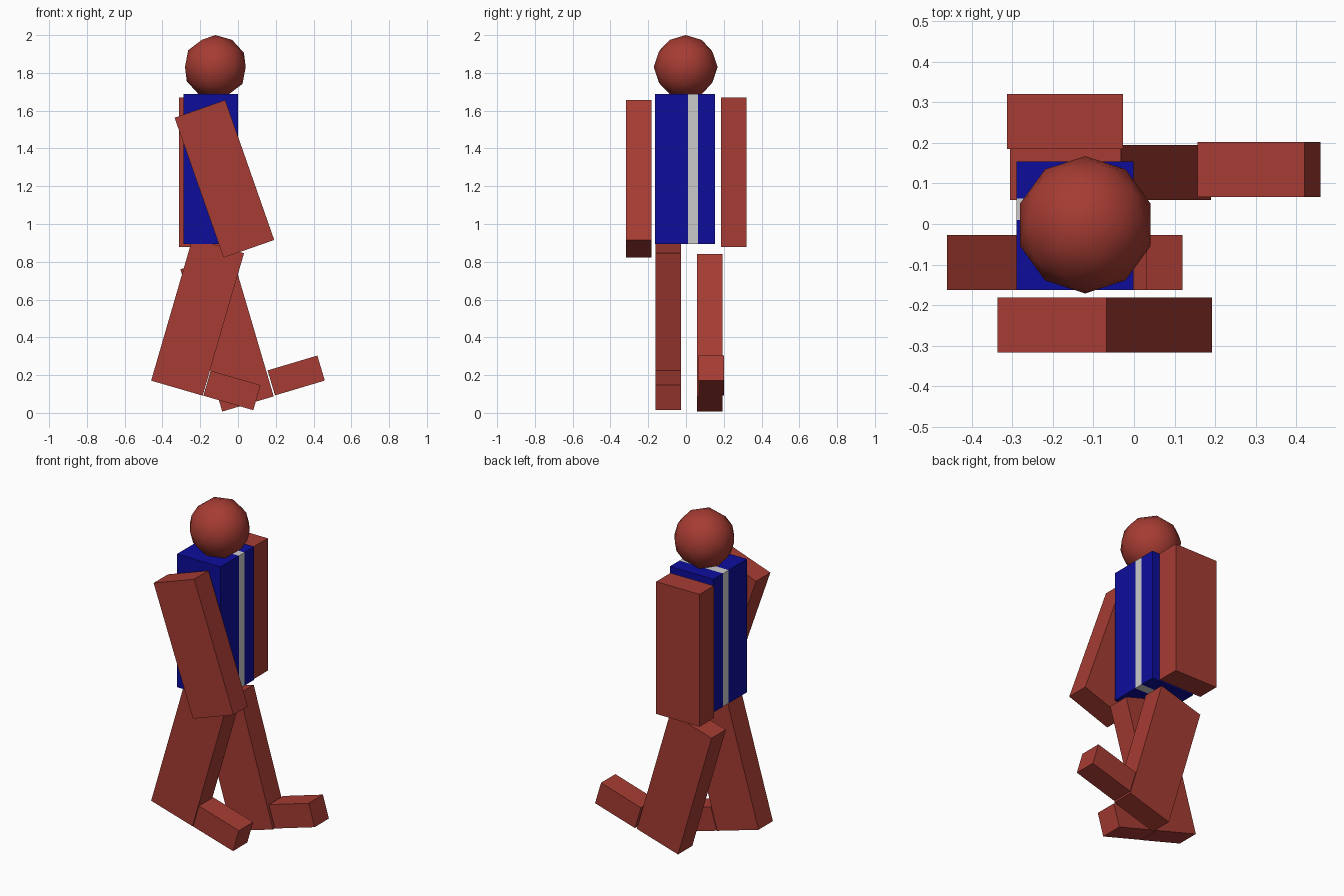
import bpy
from math import radians

if "Cube" in bpy.data.objects:
    bpy.data.objects.remove(bpy.data.objects["Cube"])


def material(name, color):
    m = bpy.data.materials.new(name)
    m.diffuse_color = (*color, 1)
    m.use_nodes = True
    m.node_tree.nodes["Principled BSDF"].inputs["Base Color"].default_value = m.diffuse_color
    return m


RED = material("red", (0.38, 0.045, 0.033))
BLUE = material("blue", (0.004, 0.004, 0.33))


def block(name, center, size, tilt=0.0, mat=None):
    """Box centred at a point, tilted in the side-on xz plane."""
    bpy.ops.mesh.primitive_cube_add(size=1, location=center,
                                    rotation=(0, radians(tilt), 0))
    ob = bpy.context.object
    ob.name = name
    ob.scale = size
    bpy.ops.object.transform_apply(location=False, rotation=False, scale=True)
    if mat:
        ob.data.materials.append(mat)
    return ob


# Jacket: two blue halves with a grey strip running between them
for name, y0, y1, mat in (("jacket_near", -0.163, 0.01, BLUE),
                          ("jacket_strip", 0.01, 0.063, None),
                          ("jacket_far", 0.063, 0.154, BLUE)):
    block(name, (-0.145, (y0 + y1) / 2, 1.292), (0.288, y1 - y0, 0.795), 0, mat)

# Arms: near one swung forward, far one hanging straight
LIMB = (0.284, 0.135, 0.785)
block("near_arm", (-0.072, -0.249, 1.239), LIMB, -19.3, RED)
block("far_arm", (-0.17, 0.252, 1.274), (0.286, 0.135, 0.79), 0, RED)

# Legs in mid stride
block("near_leg", (-0.214, -0.095, 0.508), LIMB, 16.2, RED)
block("far_leg", (-0.058, 0.127, 0.424), LIMB, -16.4, RED)

# Feet
FOOT = (0.275, 0.135, 0.138)
block("near_foot", (-0.032, -0.095, 0.119), FOOT, 16.2, RED)
block("far_foot", (0.308, 0.134, 0.198), FOOT, -16.6, RED)

# Head
bpy.ops.mesh.primitive_ico_sphere_add(subdivisions=2, radius=0.169,
                                      location=(-0.12, -0.002, 1.831))
head = bpy.context.object
head.name = "head"
head.data.materials.append(RED)
bpy.ops.object.shade_smooth()
